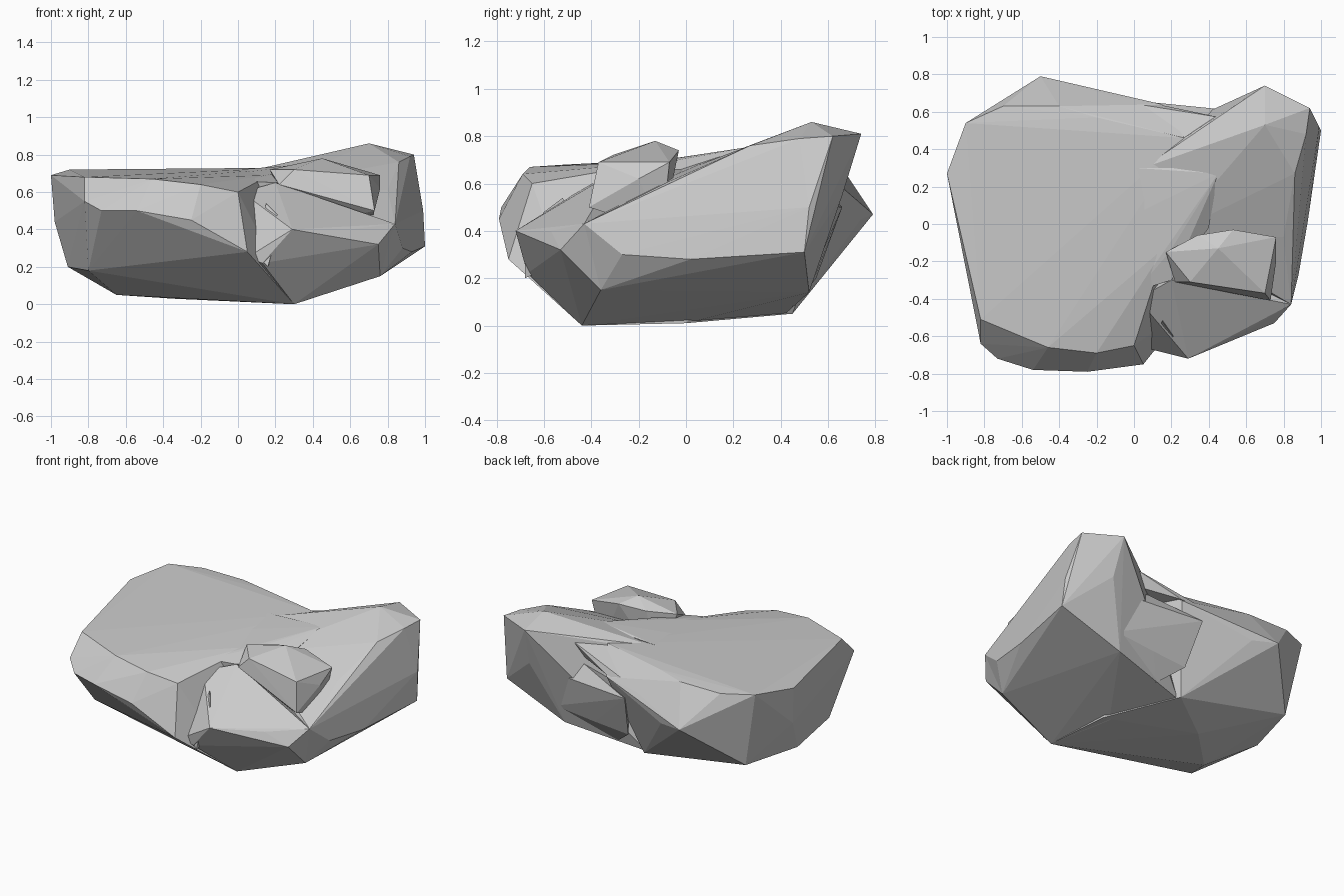
import bpy, bmesh

def chunk(name, pts):
    """One faceted stone chunk: the hull of a few corner points."""
    bm = bmesh.new()
    for p in pts:
        bm.verts.new(p)
    bmesh.ops.convex_hull(bm, input=bm.verts)
    loose = [v for v in bm.verts if not v.link_faces]
    bmesh.ops.delete(bm, geom=loose, context='VERTS')
    bmesh.ops.recalc_face_normals(bm, faces=bm.faces)
    me = bpy.data.meshes.new(name)
    bm.to_mesh(me)
    bm.free()
    ob = bpy.data.objects.new(name, me)
    bpy.context.collection.objects.link(ob)
    return ob

# main flat slab on the left
rock = chunk("rock", [
    (-.82, -.51, .68), (-.46, -.66, .67), (-.2, -.69, .64), (0, -.65, .6), (.02, -.38, .66),
    (.17, -.12, .69), (-.9, .0, .69), (-1, .27, .69), (-.9, .54, .72), (-.7, .63, .71),
    (-.4, .63, .71), (-.2, .57, .72), (.27, .46, .73), (.15, .64, .6), (-.1, .68, .58),
    (-.82, -.64, .55), (-.73, -.72, .5), (-.54, -.78, .5), (-.25, -.79, .45), (.05, -.75, .28),
    (-.5, .79, .47), (-.33, .74, .45), (-.7, .64, .6), (-.98, .25, .44), (-.8, -.4, .18), (-.91, .1, .2),
    (-.8, .5, .2), (-.65, -.1, .05), (-.35, .2, .03), (0, .45, .05), (.3, -.44, 0), (.25, 0, .01)])

# raised wedge at the back right
wedge = chunk("raised_wedge", [
    (.05, .3, .71), (.27, .46, .73), (.46, .57, .77), (.7, .53, .86), (.7, .74, .81),
    (.94, .62, .8), (.92, .48, .79), (.86, .27, .76), (.28, .23, .72), (.2, -.05, .64),
    (.68, -.05, .62), (.8, -.07, .61), (.84, -.43, .43), (.88, -.27, .3), (.93, .02, .28),
    (1, .5, .31), (.99, .52, .5), (.55, .52, .14), (.3, .5, .2), (.72, .66, .55),
    (.76, -.36, .15), (.3, -.44, 0), (.2, 0, .01), (0, .42, .05)])

# low lobe at the front right
lobe = chunk("front_lobe", [
    (.2, -.3, .65), (.5, -.36, .53), (.74, -.4, .42), (.84, -.43, .43), (.75, -.53, .32),
    (.6, -.57, .4), (.29, -.72, .4), (.13, -.67, .22), (.3, -.44, 0), (.05, -.66, .25),
    (.5, -.4, .08), (.76, -.36, .15), (.02, -.4, .6), (.05, -.2, .2), (.7, -.1, .3)])

# ridge sitting between lobe and wedge
ridge = chunk("ridge", [
    (.17, -.15, .72), (.22, -.31, .64), (.3, -.31, .72), (.7, -.37, .69), (.73, -.41, .5),
    (.76, -.2, .62), (.76, -.07, .69), (.53, -.03, .74), (.34, -.06, .73), (.45, -.13, .78),
    (.3, -.1, .4), (.7, -.1, .4)])

# small broken spur on the left of the lobe
spur = chunk("spur", [
    (.15, -.52, .54), (.21, -.6, .48), (.2, -.68, .35), (.1, -.65, .26), (.16, -.68, .2), (.2, -.45, .3)])

# saddle joining slab, ridge and wedge
saddle = chunk("saddle", [
    (.01, -.36, .66), (.2, -.3, .65), (.19, -.15, .69), (.4, -.02, .66), (.45, .27, .755),
    (.28, .3, .735), (.0, .3, .72), (-.1, 0, .69), (.05, -.3, .3), (.3, .2, .3)])

# broken ledge and lower fill in the back notch
ledge = chunk("back_ledge", [
    (-.1, .66, .58), (.15, .635, .61), (.38, .55, .64), (.46, .57, .74), (.27, .45, .72),
    (.1, .4, .6)])
fill = chunk("back_fill", [
    (.0, .66, .5), (.2, .62, .5), (.38, .56, .6), (.6, .6, .5), (.6, .55, .25),
    (.3, .55, .22), (.05, .55, .2), (.2, .3, .4), (.2, .45, .08)])

# fuse everything into one stone
bpy.context.view_layer.objects.active = rock
for part in (wedge, lobe, ridge, spur, saddle, ledge, fill):
    mod = rock.modifiers.new("fuse", 'BOOLEAN')
    mod.operation = 'UNION'
    mod.solver = 'EXACT'
    mod.object = part
    bpy.ops.object.modifier_apply(modifier=mod.name)
    bpy.data.objects.remove(part)
